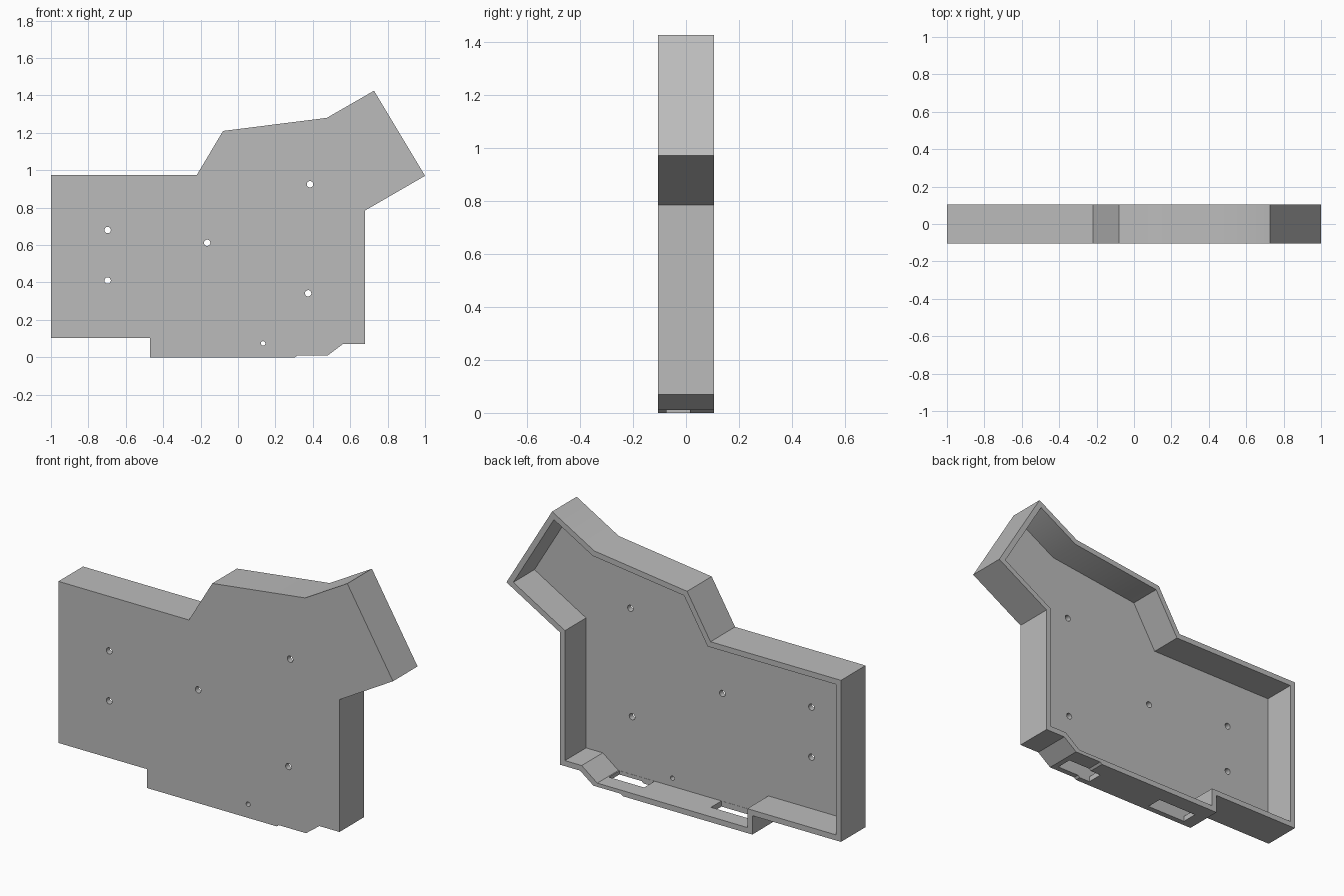
import bpy
import bmesh
import math
from mathutils import Vector

cube = bpy.data.objects.get("Cube")
if cube:
    bpy.data.objects.remove(cube, do_unlink=True)

FRONT, BACK = -0.105, 0.105
WALL = 0.03

grey = bpy.data.materials.new("plain grey")
grey.use_nodes = True
grey.diffuse_color = (0.5, 0.5, 0.5, 1)
grey.node_tree.nodes["Principled BSDF"].inputs["Base Color"].default_value = (0.5, 0.5, 0.5, 1)

# Outline of the case, counter-clockwise seen from the front (x, z)
outline = [(-1, 0.102), (-0.47, 0.102), (-0.47, 0), (0.305, 0), (0.317, 0.01),
           (0.48, 0.01), (0.56, 0.07), (0.68, 0.07), (0.68, 0.785), (1, 0.97),
           (0.727, 1.425), (0.475, 1.28), (-0.08, 1.21), (-0.22, 0.975), (-1, 0.975)]


def inset(points, d):
    """Move every edge inward by d, keeping mitred corners."""
    pts = [Vector(p) for p in points]
    result = []
    for i, p in enumerate(pts):
        a = (p - pts[i - 1]).normalized()
        b = (pts[(i + 1) % len(pts)] - p).normalized()
        na, nb = Vector((-a.y, a.x)), Vector((-b.y, b.x))
        result.append(p + (na + nb) * d / (1 + na.dot(nb)))
    return result


def prism(name, points, y0, y1):
    """Extrude an x-z outline from y0 to y1."""
    bm = bmesh.new()
    face = bm.faces.new([bm.verts.new((p[0], y0, p[1])) for p in points])
    new = bmesh.ops.extrude_face_region(bm, geom=[face])["geom"]
    bmesh.ops.translate(bm, vec=(0, y1 - y0, 0),
                        verts=[v for v in new if isinstance(v, bmesh.types.BMVert)])
    bmesh.ops.recalc_face_normals(bm, faces=bm.faces)
    mesh = bpy.data.meshes.new(name)
    bm.to_mesh(mesh)
    bm.free()
    mesh.materials.append(grey)
    obj = bpy.data.objects.new(name, mesh)
    bpy.context.collection.objects.link(obj)
    return obj


def rectangle(x0, x1, z0, z1):
    return [(x0, z0), (x1, z0), (x1, z1), (x0, z1)]


def circle(x, z, r, n=24):
    return [(x + r * math.cos(math.tau * i / n), z + r * math.sin(math.tau * i / n))
            for i in range(n)]


case = prism("case_tray", outline, FRONT, BACK)

# Hollow that leaves the floor at the front and an open back;
# its lower edge runs straight past the small outer step
step_free = outline[:3] + [(0.467, 0)] + outline[6:]
cutters = [prism("hollow_cutter", inset(step_free, WALL), FRONT + WALL, BACK + 0.1)]

# Connector slots through the bottom wall
for x0, x1 in [(-0.40, -0.16), (0.24, 0.45)]:
    cutters.append(prism("slot_cutter", rectangle(x0, x1, -0.05, 0.045), -0.074, 0.015))

# Screw holes through the floor
for x, z, r in [(-0.697, 0.68, 0.017), (-0.697, 0.41, 0.017), (-0.165, 0.612, 0.017),
                (0.385, 0.925, 0.017), (0.375, 0.342, 0.017), (0.134, 0.074, 0.012)]:
    cutters.append(prism("hole_cutter", circle(x, z, r), FRONT - 0.05, FRONT + 0.06))

bpy.ops.object.select_all(action="DESELECT")
case.select_set(True)
bpy.context.view_layer.objects.active = case
for cutter in cutters:
    cutter.hide_render = True
    mod = case.modifiers.new("cut", "BOOLEAN")
    mod.operation = "DIFFERENCE"
    mod.solver = "EXACT"
    mod.object = cutter
    bpy.ops.object.modifier_apply(modifier=mod.name)
    bpy.data.objects.remove(cutter, do_unlink=True)

bpy.ops.object.shade_smooth_by_angle(angle=math.radians(30))
